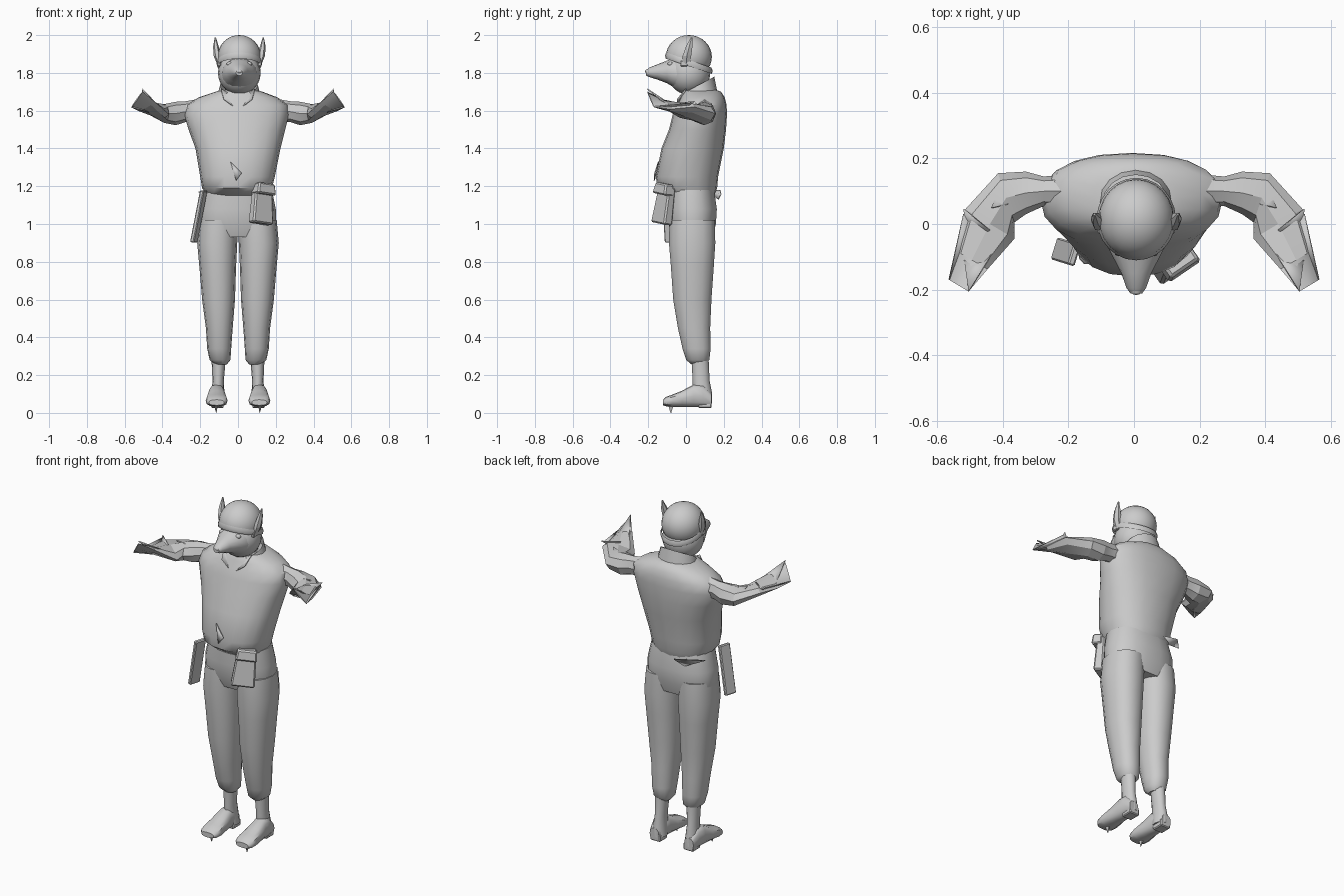
import bpy, bmesh, math
from mathutils import Vector, Matrix

old = bpy.data.objects.get("Cube")
if old:
    bpy.data.objects.remove(old, do_unlink=True)

grey = bpy.data.materials.new("plain_grey")
grey.use_nodes = True
GREY = (0.6, 0.6, 0.6, 1)
grey.diffuse_color = GREY
grey.node_tree.nodes["Principled BSDF"].inputs["Base Color"].default_value = GREY


def finish(name, bm, angle=40):
    bmesh.ops.recalc_face_normals(bm, faces=bm.faces[:])
    mesh = bpy.data.meshes.new(name)
    bm.to_mesh(mesh)
    bm.free()
    mesh.materials.append(grey)
    ob = bpy.data.objects.new(name, mesh)
    bpy.context.collection.objects.link(ob)
    bpy.ops.object.select_all(action='DESELECT')
    ob.select_set(True)
    bpy.context.view_layer.objects.active = ob
    bpy.ops.object.shade_smooth_by_angle(angle=math.radians(angle))
    return ob


def loft(name, rings, sides=16, power=1.0, caps=True, angle=40):
    """Skin rings given as (centre, half axis a, half axis b)."""
    bm = bmesh.new()
    loops = []
    for c, a, b in rings:
        c, a, b = Vector(c), Vector(a), Vector(b)
        loop = []
        for i in range(sides):
            t = math.tau * i / sides
            u, v = math.cos(t), math.sin(t)
            u = math.copysign(abs(u) ** power, u)
            v = math.copysign(abs(v) ** power, v)
            loop.append(bm.verts.new(c + a * u + b * v))
        loops.append(loop)
    for lo, hi in zip(loops, loops[1:]):
        for i in range(sides):
            j = (i + 1) % sides
            bm.faces.new((lo[i], lo[j], hi[j], hi[i]))
    if caps:
        bm.faces.new(loops[0])
        bm.faces.new(loops[-1])
    return finish(name, bm, angle)


def upright(rows):
    """Rows of z, x min, x max, y min, y max become level rings."""
    return [(((l + r) / 2, (f + b) / 2, z), ((r - l) / 2, 0, 0), (0, (b - f) / 2, 0))
            for z, l, r, f, b in rows]


def forward(rows, x):
    """Rows of y, z, half width, half height become rings facing the front."""
    return [((x, y, z), (w, 0, 0), (0, 0, h)) for y, z, w, h in rows]


def ball(name, centre, radii, u=20, v=14, above=None, tilt=0):
    bm = bmesh.new()
    bmesh.ops.create_uvsphere(bm, u_segments=u, v_segments=v, radius=1)
    if above is not None:
        bmesh.ops.bisect_plane(bm, geom=bm.verts[:] + bm.edges[:] + bm.faces[:],
                               plane_co=(0, 0, above), plane_no=(0, tilt, 1), clear_inner=True)
    bmesh.ops.transform(bm, matrix=Matrix.Translation(centre) @ Matrix.Diagonal((*radii, 1)),
                        verts=bm.verts[:])
    return finish(name, bm)


def box(name, centre, size, turn=(0, 0, 0), taper=1.0, bevel=0.008):
    bm = bmesh.new()
    bmesh.ops.create_cube(bm, size=1)
    for v in bm.verts:
        if v.co.z > 0:
            v.co.x *= taper
            v.co.y *= taper
    rot = Matrix.Rotation(turn[2], 4, 'Z') @ Matrix.Rotation(turn[1], 4, 'Y') @ Matrix.Rotation(turn[0], 4, 'X')
    bmesh.ops.transform(bm, matrix=Matrix.Translation(centre) @ rot @ Matrix.Diagonal((*size, 1)),
                        verts=bm.verts[:])
    bmesh.ops.bevel(bm, geom=bm.edges[:], offset=bevel, segments=1, affect='EDGES')
    return finish(name, bm, 25)


def sheet(name, points, thick=0.006):
    """Thin flat cloth piece or flap."""
    bm = bmesh.new()
    bm.faces.new([bm.verts.new(p) for p in points])
    ob = finish(name, bm)
    mod = ob.modifiers.new("thickness", 'SOLIDIFY')
    mod.thickness = thick
    mod.offset = 0
    return ob


# Loose shirt with open hem and stand collar
loft("shirt", upright([
    (1.15, -.16, .16, -.10, .15), (1.19, -.19, .18, -.15, .165), (1.25, -.20, .195, -.16, .17),
    (1.40, -.225, .225, -.13, .20), (1.50, -.262, .25, -.09, .212), (1.58, -.285, .27, -.07, .217),
    (1.63, -.27, .265, -.05, .215), (1.67, -.21, .21, -.03, .205), (1.70, -.12, .13, -.02, .185),
    (1.71, -.08, .09, -.01, .16)]), 20, 0.88)
loft("collar", [((.005, .07, 1.66), (.12, 0, 0), (0, .10, .02)),
                ((.005, .065, 1.735), (.1, 0, 0), (0, .085, .045))], 16, caps=False)
loft("neck", upright([(1.62, -.07, .08, 0, .14), (1.76, -.07, .08, -.02, .11)]), 12)
for s in (-1, 1):
    sheet("collar_flap", [(s * .01, -.05, 1.61), (s * .075, -.045, 1.66),
                          (s * .09, 0, 1.715), (s * .03, -.02, 1.68)])
sheet("shirt_fold", [(-.04, -.145, 1.33), (.02, -.165, 1.27), (-.01, -.168, 1.23)])
sheet("rear_hem_fold", [(-.21, .12, 1.17), (-.15, .18, 1.18), (-.05, .185, 1.16), (-.11, .17, 1.13)])

# Trousers, ankles and feet
loft("trouser_seat", upright([
    (.93, -.19, .19, -.07, .14), (1.0, -.212, .203, -.095, .16),
    (1.08, -.207, .2, -.10, .165), (1.18, -.18, .18, -.10, .15)]), 18, 0.85)
for s, side in ((-1, "right"), (1, "left")):
    rows = [(.255, .06, .12, .03, .10), (.28, .04, .15, .0, .125), (.34, .036, .163, -.02, .132),
            (.45, .028, .17, -.045, .13), (.60, .016, .19, -.07, .137), (.78, .01, .205, -.083, .15),
            (.90, .004, .216, -.093, .158), (1.02, .0, .205, -.09, .155)]
    flip = lambda rows: [(z, min(s * l, s * r), max(s * l, s * r), f, b) for z, l, r, f, b in rows]
    loft(side + "_trouser_leg", upright(flip(rows)), 14, 0.9)
    loft(side + "_ankle", upright(flip([
        (.05, .065, .145, .05, .138), (.11, .072, .14, .035, .137),
        (.17, .075, .135, .035, .125), (.28, .065, .14, .03, .12)])), 12)
    loft(side + "_foot", forward([
        (.135, .065, .03, .035), (.09, .09, .04, .06), (.04, .09, .043, .06), (-.02, .075, .052, .043),
        (-.07, .065, .058, .033), (-.105, .06, .055, .025), (-.122, .055, .04, .015)], s * .113), 12, 0.8)
    box(side + "_heel", (s * .108, .1, .045), (.065, .07, .04), bevel=.005)
    # Toe claw reaching the ground
    loft(side + "_claw", upright(flip([(0, .114, .116, -.082, -.078), (.05, .105, .13, -.1, -.06)])), 6)

# Arms with crumpled sleeves and flattened hands
for s, side in ((-1, "right"), (1, "left")):
    arm = [((.22, .10, 1.60), (0, .05, 0), (0, 0, .06)),
           ((.275, .10, 1.595), (0, .045, 0), (0, 0, .055)),
           ((.33, .095, 1.585), (0, .065, 0), (0, 0, .062)),
           ((.39, .08, 1.585), (.025, .075, 0), (0, 0, .05)),
           ((.44, .0, 1.60), (.075, .045, .02), (0, 0, .034)),
           ((.495, -.11, 1.63), (.048, .028, -.022), (0, 0, .022)),
           ((.535, -.188, 1.66), (.03, .018, -.042), (0, 0, .005))]
    arm = [[(s * v[0], v[1], v[2]) for v in ring] for ring in arm]
    loft(side + "_arm", arm, 8, angle=20)
    for fold in ([(.40, .14, 1.57), (.385, .06, 1.63), (.435, .05, 1.64)],
                 [(.52, .045, 1.65), (.44, -.02, 1.64), (.505, -.03, 1.60)],
                 [(.505, -.205, 1.715), (.42, -.07, 1.625), (.52, -.1, 1.63)],
                 [(.565, -.17, 1.62), (.52, .03, 1.64), (.46, -.06, 1.59)]):
        sheet(side + "_sleeve_fold", [(s * x, y, z) for x, y, z in fold])

# Head with tapering snout
HX = .007
ball("head", (HX, .015, 1.80), (.113, .113, .115))
loft("snout", forward([
    (0, 1.785, .1, .085), (-.06, 1.80, .092, .08), (-.10, 1.805, .072, .06), (-.15, 1.805, .046, .041),
    (-.195, 1.803, .03, .025), (-.212, 1.80, .018, .014)], HX), 16)
ball("nose", (HX, -.205, 1.808), (.017, .012, .011), 10, 6)

# Helmet shell and its rim
ball("helmet", (HX, .015, 1.885), (.115, .122, .115), 24, 16, above=-.3, tilt=.35)
loft("helmet_rim", [((HX, .015, 1.835), (.117, 0, 0), (0, .122, -.04)),
                    ((HX, .015, 1.852), (.121, 0, 0), (0, .126, -.04)),
                    ((HX, .015, 1.868), (.115, 0, 0), (0, .12, -.04))], 24, caps=False)
for s, side in ((-1, "right"), (1, "left")):
    ball(side + "_eye", (HX + s * .052, -.083, 1.848), (.017, .015, .012), 10, 6)
    box(side + "_cheek_clip", (HX + s * .108, -.01, 1.85), (.02, .04, .03), bevel=.004)
    # Cupped upright ear
    loft(side + "_ear", [((HX + s * .105, .0, 1.84), (.01, 0, 0), (0, .022, 0)),
                         ((HX + s * .116, .005, 1.89), (.02, 0, 0), (0, .026, 0)),
                         ((HX + s * .124, .017, 1.94), (.015, 0, 0), (0, .02, 0)),
                         ((HX + s * .127, .03, 1.988), (.003, 0, 0), (0, .005, 0))], 6, angle=20)

# Belt gear
box("belt_pouch", (.125, -.115, 1.10), (.13, .055, .2), (-.1, .12, .6), .8)
box("pouch_flap", (.14, -.118, 1.185), (.12, .062, .06), (-.1, .12, .6), .85)
box("holster", (-.208, -.085, 1.04), (.022, .07, .28), (0, .2, -.3), 1.0, .005)
